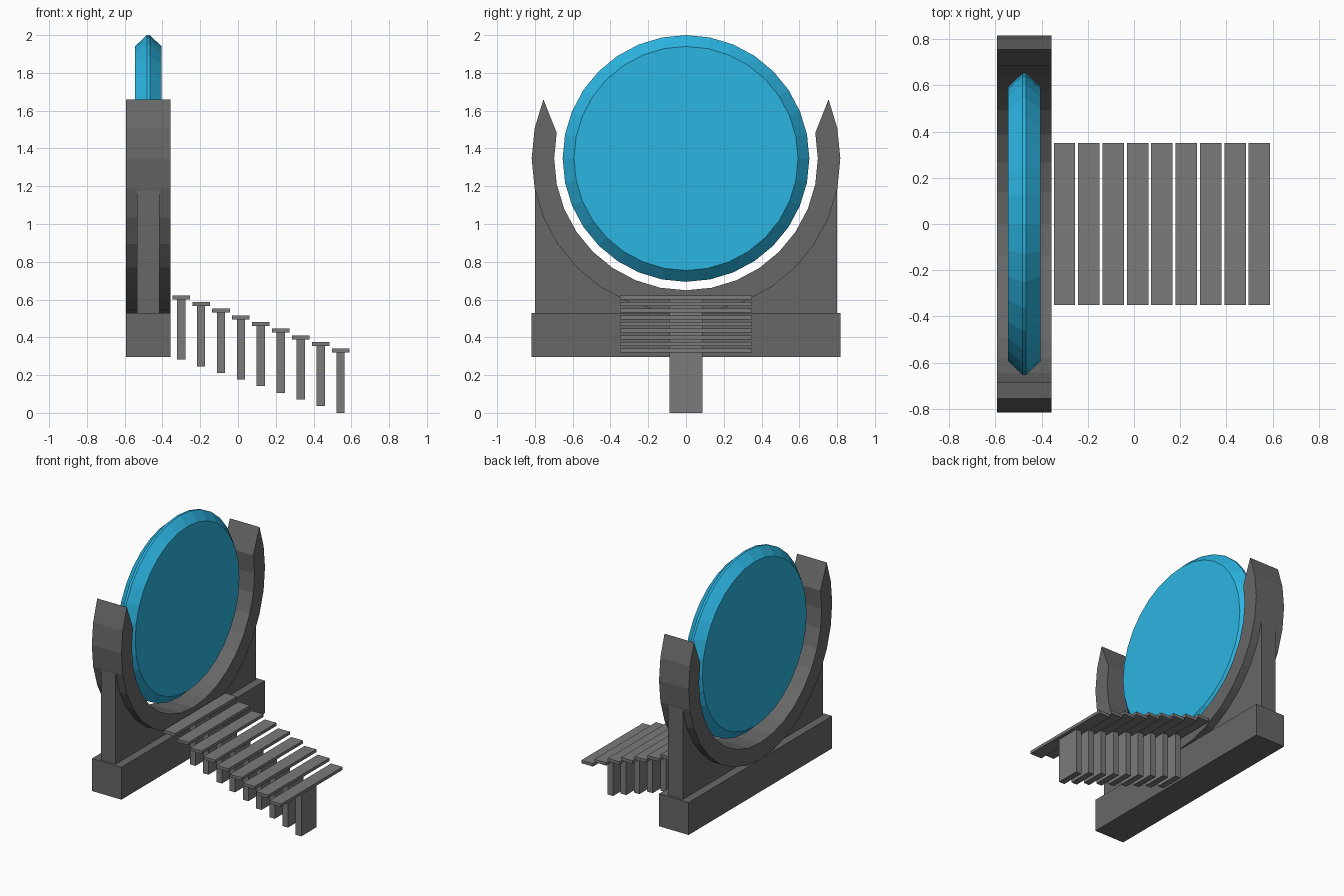
import bpy, bmesh
from math import sin, cos, radians

if "Cube" in bpy.data.objects:
    bpy.data.objects.remove(bpy.data.objects["Cube"])

SIDES = 32
STEP = 360 / SIDES
CZ = 1.347          # height of the disc and cradle centre
CX = -0.475         # x centre of the gate


def material(name, r, g, b):
    mat = bpy.data.materials.new(name)
    mat.diffuse_color = (r, g, b, 1)
    mat.use_nodes = True
    mat.node_tree.nodes["Principled BSDF"].inputs["Base Color"].default_value = mat.diffuse_color
    return mat


blue = material("blue", 0.025, 0.46, 0.76)
dark = material("dark_stone", 0.137, 0.137, 0.137)
mid = material("step_stone", 0.196, 0.196, 0.196)


def make(name, bm, mat):
    bmesh.ops.recalc_face_normals(bm, faces=bm.faces)
    mesh = bpy.data.meshes.new(name)
    bm.to_mesh(mesh)
    bm.free()
    mesh.materials.append(mat)
    obj = bpy.data.objects.new(name, mesh)
    bpy.context.collection.objects.link(obj)
    return obj


def box(name, x0, x1, y, z0, z1, mat):
    bm = bmesh.new()
    bmesh.ops.create_cube(bm, size=1)
    for v in bm.verts:
        v.co = ((x0 + x1) / 2 + v.co.x * (x1 - x0), v.co.y * 2 * y,
                (z0 + z1) / 2 + v.co.z * (z1 - z0))
    return make(name, bm, mat)


def arc(r, first, last):
    """Points (y, z) on the shared circle between two step indices."""
    return [(r * cos(radians(i * STEP)), CZ + r * sin(radians(i * STEP)))
            for i in range(first, last + 1)]


def strip(name, outer, inner, half, mat):
    """Solid band between two matching (y, z) lines, extruded along x."""
    bm = bmesh.new()
    rows = [[bm.verts.new((CX + s * half, *p)) for p in line]
            for s, line in ((-1, outer), (1, outer), (1, inner), (-1, inner))]
    for a, b in zip(rows, rows[1:] + rows[:1]):
        for i in range(len(a) - 1):
            bm.faces.new((a[i], a[i + 1], b[i + 1], b[i]))
    for i in (0, -1):
        bm.faces.new([r[i] for r in rows])
    bmesh.ops.remove_doubles(bm, verts=bm.verts, dist=1e-5)
    return make(name, bm, mat)


# Blue disc with bevelled rim
bm = bmesh.new()
rings = [[bm.verts.new((CX + x, *p)) for p in arc(r, 0, SIDES - 1)]
         for x, r in ((-0.071, 0.593), (-0.008, 0.653), (0.008, 0.653), (0.071, 0.593))]
for a, b in zip(rings, rings[1:]):
    for i in range(SIDES):
        j = (i + 1) % SIDES
        bm.faces.new((a[i], a[j], b[j], b[i]))
bm.faces.new(rings[0])
bm.faces.new(rings[-1])
make("portal_disc", bm, blue)

# Open cradle ring: pointed tips where the outer arc runs one step further
outer = arc(0.817, -18, 2)
inner = [outer[0]] + arc(0.698, -17, 1) + [outer[-1]]
strip("cradle_ring", outer, inner, 0.118, dark)

# Thin web filling the corners under the cradle
curve = arc(0.815, -15, -1)
strip("cradle_web", curve, [(y, 0.52) for y, z in curve], 0.059, dark)

# Base block
box("base_block", CX - 0.118, CX + 0.118, 0.817, 0.297, 0.53, dark)

# Descending steps, each on its own post
for i in range(9):
    x = -0.301 + 0.1055 * i
    z = 0.622 - 0.0352 * i
    box(f"step_tread_{i + 1}", x - 0.0465, x + 0.0465, 0.35, z - 0.021, z, mid)
    box(f"step_post_{i + 1}", x - 0.022, x + 0.022, 0.087, z - 0.34, z - 0.021, mid)
